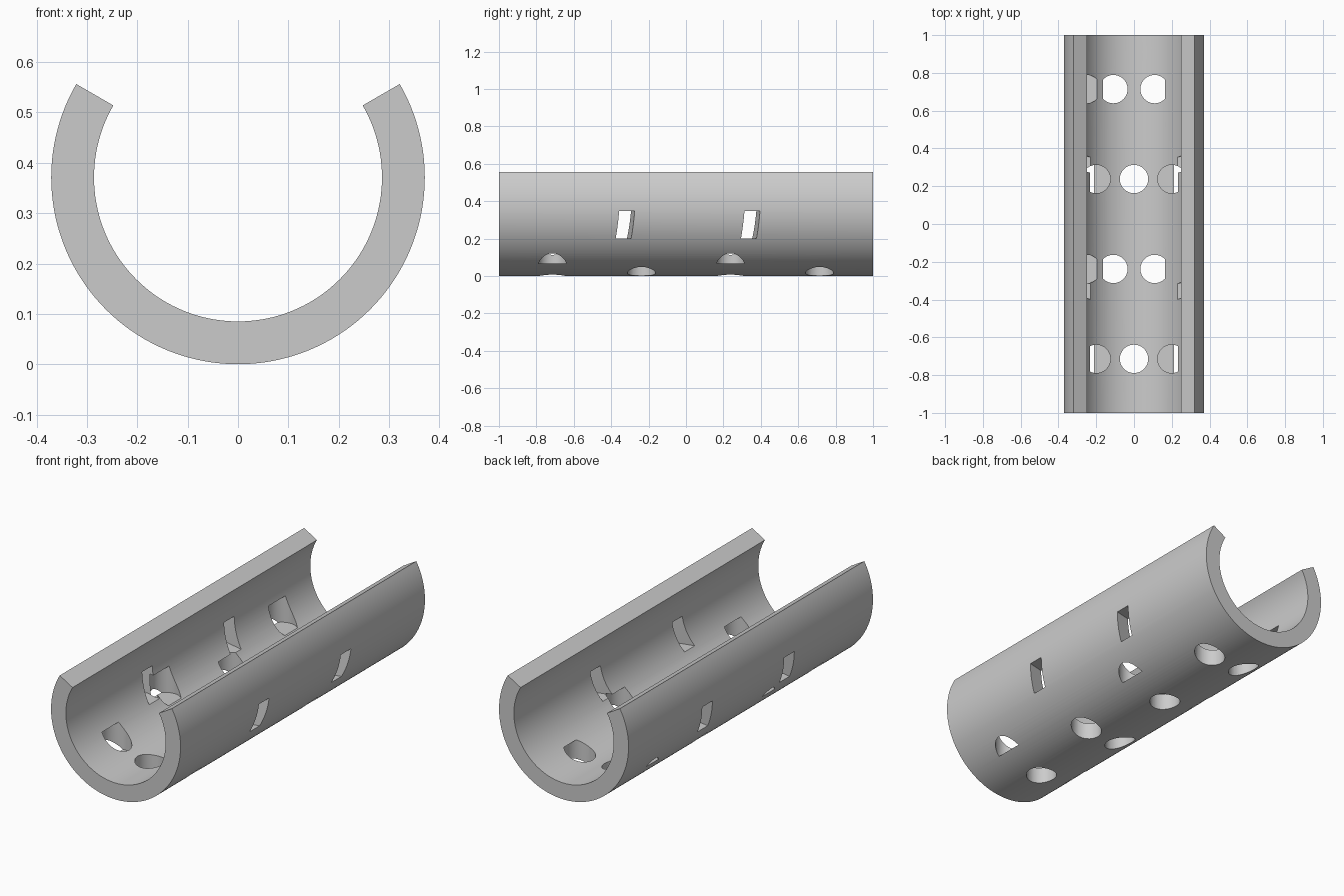
import bpy, bmesh, math
from mathutils import Matrix

if "Cube" in bpy.data.objects:
    bpy.data.objects.remove(bpy.data.objects["Cube"])

R_OUT, R_IN, ZC = 0.371, 0.286, 0.371


def finish(name, bm):
    bmesh.ops.recalc_face_normals(bm, faces=bm.faces)
    me = bpy.data.meshes.new(name)
    bm.to_mesh(me)
    bm.free()
    ob = bpy.data.objects.new(name, me)
    bpy.context.collection.objects.link(ob)
    return ob


# Open trough: 240 degree ring section extruded along y
bm = bmesh.new()
SEG = 96
angles = [math.radians(-210 + 240 * i / SEG) for i in range(SEG + 1)]
rings = []
for y in (-1, 1):
    rings.append([[bm.verts.new((r * math.cos(a), y, ZC + r * math.sin(a)))
                   for a in angles] for r in (R_OUT, R_IN)])
(fo, fi), (bo, bi) = rings
for i in range(SEG):
    for a, b in ((fo, bo), (bo, bi), (bi, fi), (fi, fo)):
        bm.faces.new((a[i], a[i + 1], b[i + 1], b[i]))
for i in (0, SEG):
    bm.faces.new((fo[i], bo[i], bi[i], fi[i]))
trough = finish("slotted_trough", bm)

# Upright drill cutters, staggered row by row: (x, bottom z)
bm = bmesh.new()
H = 0.138
row_a = [(-0.2, 0.066), (0, -0.02), (0.2, 0.066)]
row_b = [(-0.25, 0.162), (-0.109, -0.001), (0.109, -0.001)]
for y, row in ((-0.714, row_a), (-0.238, row_b), (0.238, row_a), (0.714, row_b)):
    for x, z in row:
        bmesh.ops.create_cone(bm, cap_ends=True, segments=48, radius1=0.075,
                              radius2=0.075, depth=H,
                              matrix=Matrix.Translation((x, y, z + H / 2)))
drills = finish("drill_cutters", bm)

# Slanted side slot cutters, mirrored left and right
bm = bmesh.new()
for y in (-0.335, 0.335):
    for s in (-1, 1):
        vs = bmesh.ops.create_cube(bm, size=1)["verts"]
        for v in vs:
            x = 0.31 + v.co.x * 0.24
            z = 0.2735 + v.co.z * 0.147
            yy = y + v.co.y * 0.083 + 0.23 * (x - 0.329) + 0.065 * (z - 0.2)
            v.co = (s * x, yy, z)
slots = finish("slot_cutters", bm)

# Cut the openings
bpy.context.view_layer.objects.active = trough
for cutter in (drills, slots):
    cutter.hide_render = True
    mod = trough.modifiers.new("cut", "BOOLEAN")
    mod.operation = "DIFFERENCE"
    mod.solver = "EXACT"
    mod.object = cutter
    bpy.ops.object.modifier_apply(modifier=mod.name)
    bpy.data.objects.remove(cutter)

bpy.ops.object.select_all(action="DESELECT")
trough.select_set(True)
bpy.ops.object.shade_smooth_by_angle(angle=math.radians(30))
